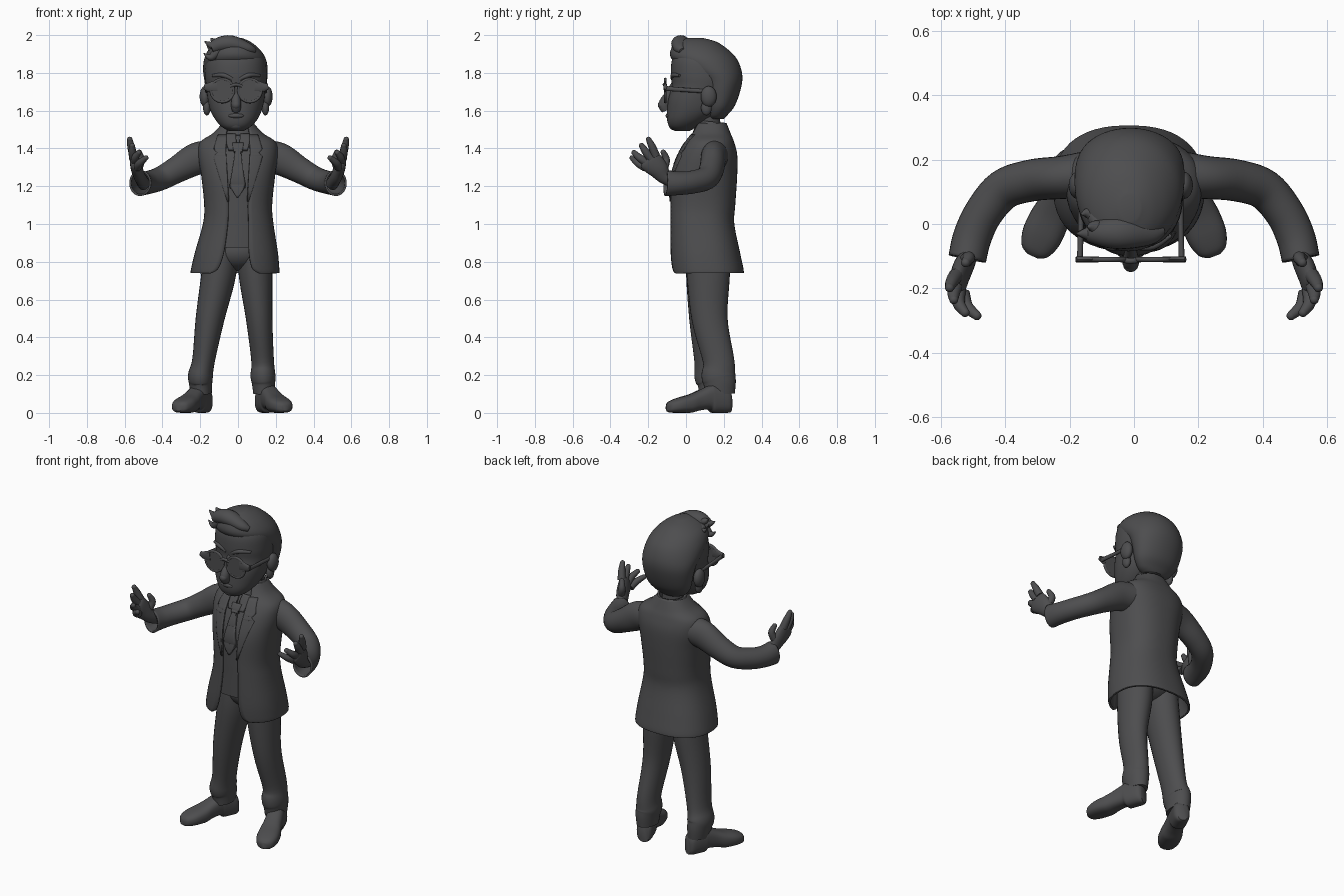
import bpy, bmesh, math
from mathutils import Vector, Matrix

mat = bpy.data.materials.new("dark grey")
mat.diffuse_color = (0.075, 0.075, 0.078, 1)


def finish(name, bm, thick=0):
    bmesh.ops.recalc_face_normals(bm, faces=bm.faces)
    for f in bm.faces:
        f.smooth = True
    me = bpy.data.meshes.new(name)
    bm.to_mesh(me)
    bm.free()
    me.set_sharp_from_angle(angle=math.radians(45))
    me.materials.append(mat)
    ob = bpy.data.objects.new(name, me)
    bpy.context.collection.objects.link(ob)
    if thick:
        m = ob.modifiers.new("thickness", 'SOLIDIFY')
        m.thickness, m.offset = thick, 0
    return ob


def smooth_rows(rows, n=5):
    """Catmull-Rom interpolation of rows of numbers."""
    out = []
    for i in range(len(rows) - 1):
        a, b, c, d = rows[max(i - 1, 0)], rows[i], rows[i + 1], rows[min(i + 2, len(rows) - 1)]
        for k in range(n):
            t = k / n
            out.append([q + t * (r - p) / 2 + t * t * (2 * p - 5 * q + 4 * r - s) / 2
                        + t ** 3 * (3 * q - p - 3 * r + s) / 2 for p, q, r, s in zip(a, b, c, d)])
    return out + [list(rows[-1])]


def loft(name, rings, closed=True, caps=True, thick=0):
    bm = bmesh.new()
    vs = [[bm.verts.new(p) for p in r] for r in rings]
    n = len(vs[0])
    for a, b in zip(vs, vs[1:]):
        for i in range(n if closed else n - 1):
            j = (i + 1) % n
            bm.faces.new((a[i], a[j], b[j], b[i]))
    if caps:
        bm.faces.new(vs[0])
        bm.faces.new(vs[-1])
    return finish(name, bm, thick)


def tube(name, rows, ref=(0, 0, 1), caps=True, thick=0, n=20):
    """Rows are x, y, z, radius across, radius along the other axis."""
    rows = smooth_rows(rows)
    P = [Vector(r[:3]) for r in rows]
    rings = []
    for i, r in enumerate(rows):
        t = (P[min(i + 1, len(P) - 1)] - P[max(i - 1, 0)]).normalized()
        u = Vector(ref).cross(t).normalized()
        v = t.cross(u)
        rings.append([P[i] + u * r[3] * math.cos(a) + v * r[4] * math.sin(a)
                      for a in (2 * math.pi * k / n for k in range(n))])
    return loft(name, rings, True, caps, thick)


def power(v, e):
    return math.copysign(abs(v) ** (2 / e), v)


def body(name, rows, e=2.05, inset=0, gap=False, n=48, thick=0):
    """Rows are z, x0, x1, y0, y1 and an optional half width of the front opening."""
    rings = []
    for r in rows:
        z, x0, x1, y0, y1 = r[:5]
        cx, cy, rx, ry = (x0 + x1) / 2, (y0 + y1) / 2, (x1 - x0) / 2 - inset, (y1 - y0) / 2 - inset
        g = math.asin(min(1, r[5] / rx) ** (e / 2)) if gap else 0
        ring = []
        for k in range(n):
            a = -math.pi / 2 + g + (2 * math.pi - 2 * g) * k / (n - 1 if gap else n)
            ring.append((cx + rx * power(math.cos(a), e), cy + ry * power(math.sin(a), e), z))
        rings.append(ring)
    return loft(name, rings, not gap, not gap, thick)


def ball(name, loc, size):
    bm = bmesh.new()
    bmesh.ops.create_uvsphere(bm, u_segments=24, v_segments=16, radius=1,
                              matrix=Matrix.Translation(loc) @ Matrix.Diagonal((*size, 1)))
    return finish(name, bm)


# jacket (z, x0, x1, y0, y1, front opening) and the shirt inside it
E = 2.4
coat = smooth_rows([
    (.74, -.245, .213, -.07, .30, .125), (.765, -.242, .213, -.075, .298, .09),
    (.85, -.222, .205, -.08, .28, .066), (1.0, -.18, .182, -.08, .25, .055),
    (1.1, -.173, .175, -.08, .255, .052), (1.25, -.188, .19, -.075, .265, .058),
    (1.36, -.205, .205, -.04, .266, .066), (1.43, -.195, .195, .0, .25, .068),
    (1.475, -.13, .13, .03, .232, .062), (1.53, -.078, .078, .055, .21, .05)])
body("jacket", coat, E, gap=True, thick=.012)
body("shirt", [r for r in coat if .87 < r[0] < 1.49], E, inset=.01)


def front_y(x, z):
    r = min(coat, key=lambda q: abs(q[0] - z))
    i = min(max(coat.index(r) + (1 if z > r[0] else 0), 1), len(coat) - 1)
    a, b = coat[i - 1], coat[i]
    t = min(max((z - a[0]) / (b[0] - a[0]), 0), 1)
    x0, x1, y0, y1 = [p + t * (q - p) for p, q in zip(a[1:5], b[1:5])]
    k = min(abs(x - (x0 + x1) / 2) / ((x1 - x0) / 2), .93)
    return (y0 + y1) / 2 - (y1 - y0) / 2 * (1 - k ** E) ** (1 / E)


def panel(name, rows, lift, side=1, thick=.012):
    """Cloth strip lying on the chest; rows are z, inner x, outer x."""
    rings = []
    for a, b in zip(rows, rows[1:]):
        for k in range(5):
            z, p, q = [u + (v - u) * k / 4 for u, v in zip(a, b)]
            xs = [side * (p + (q - p) * i / 7) for i in range(8)]
            rings.append([(x, front_y(x, z) - lift, z) for x in xs])
    loft(name, rings, False, False, thick)


for s in (-1, 1):
    panel("lapel", [(1.12, .048, .056), (1.355, .062, .13), (1.375, .063, .11),
                    (1.395, .063, .128), (1.47, .06, .105)], .006, s, .01)
    panel("shirt_collar", [(1.39, .02, .05), (1.43, .008, .062), (1.475, .012, .06)], -.003, s)
panel("tie", [(1.14, -.006, .002), (1.2, -.044, .04), (1.3, -.027, .024),
              (1.375, -.016, .016), (1.385, -.024, .024), (1.425, -.03, .03)], -.002, 1, .022)

# neck and jacket collar
tube("neck", [(0, .125, 1.42, .07, .07), (0, .115, 1.5, .068, .07), (-.005, .1, 1.62, .07, .075)], (0, 1, 0))
tube("collar", [(0, .135, 1.47, .105, .098), (0, .135, 1.505, .09, .085), (0, .138, 1.54, .078, .07)],
     (0, 1, 0), False, .012, 32)

# head (z, x0, x1, y0, y1), hair cap
body("head", smooth_rows([
    (1.493, -.05, .03, -.06, .02), (1.515, -.087, .067, -.088, .06), (1.55, -.118, .1, -.1, .12),
    (1.6, -.146, .125, -.1, .18), (1.66, -.16, .14, -.094, .21), (1.73, -.168, .148, -.076, .24),
    (1.79, -.175, .152, -.08, .25), (1.87, -.165, .143, -.074, .24), (1.93, -.12, .1, -.04, .19),
    (1.96, -.05, .03, .02, .12)]), 2.2)
body("hair", smooth_rows([
    (1.555, -.08, .06, .12, .2), (1.575, -.115, .095, .11, .218), (1.62, -.147, .127, .1, .255),
    (1.69, -.165, .145, .09, .283), (1.76, -.178, .154, .06, .298), (1.82, -.185, .157, -.02, .292),
    (1.88, -.177, .145, -.08, .265), (1.93, -.15, .11, -.078, .215), (1.965, -.1, .065, -.05, .16),
    (1.985, -.045, .02, .01, .09)]))

# quiff with spiky tufts
tube("quiff", [(.09, -.02, 1.915, .015, .015), (.05, -.03, 1.93, .035, .03), (-.03, -.028, 1.953, .05, .044),
               (-.09, -.028, 1.95, .045, .042), (-.14, -.03, 1.93, .028, .03)])
for tip in ((-.178, -.03, 1.968), (-.182, -.03, 1.905), (-.145, -.01, 1.985), (-.165, .03, 1.945)):
    tube("hair_tuft", [(-.08, -.03, 1.945, .03, .03), ((tip[0] - .1) / 2, tip[1], tip[2] - .022, .022, .02),
                       (*tip, .002, .002)], (0, 0, 1), n=12)

# face
CX = -.01
tube("nose", [(CX, -.06, 1.745, .014, .016), (CX, -.088, 1.69, .019, .022), (CX, -.115, 1.635, .027, .03),
              (CX, -.105, 1.6, .022, .024)], (0, 1, 0))
ball("nose_tip", (CX, -.125, 1.63), (.024, .024, .024))
ball("lips", (CX, -.092, 1.573), (.042, .016, .014))
ball("chin", (CX, -.062, 1.525), (.045, .03, .028))
for s in (-1, 1):
    # ear: large upper shell and smaller lobe
    ball("ear", (CX + s * .165, .12, 1.675), (.028, .042, .055))
    ball("ear_lobe", (CX + s * .155, .108, 1.615), (.02, .028, .04))
    tube("eyebrow", [(CX + s * .02, -.073, 1.768, .008, .01), (CX + s * .07, -.068, 1.788, .012, .012),
                     (CX + s * .125, -.035, 1.785, .007, .008)])

# spectacles
tube("spectacle_bridge", [(CX - .03, -.11, 1.73, .009, .009), (CX, -.115, 1.738, .009, .009),
                          (CX + .03, -.11, 1.73, .009, .009)], n=12)
for s in (-1, 1):
    x = CX + s * .073
    bm = bmesh.new()
    bmesh.ops.create_cone(bm, cap_ends=True, segments=40, radius1=.06, radius2=.06, depth=.012,
                          matrix=Matrix.Translation((x, -.11, 1.706)) @ Matrix.Rotation(math.pi / 2, 4, 'X'))
    finish("lens", bm)
    ring = [(x + .06 * math.cos(a), -.11, 1.707 + .06 * math.sin(a)) for a in
            (2 * math.pi * k / 24 for k in range(25))]
    tube("spectacle_rim", [(*p, .008, .008) for p in ring], (0, 1, 0), n=10)
    tube("spectacle_wing", [(CX + s * .1, -.11, 1.728, .009, .035), (CX + s * .14, -.11, 1.724, .009, .026),
                            (CX + s * .17, -.11, 1.728, .009, .015)], n=12)
    tube("spectacle_arm", [(CX + s * .158, -.11, 1.718, .009, .013), (CX + s * .155, .02, 1.708, .009, .011),
                           (CX + s * .157, .14, 1.702, .009, .012)], n=12)

# arms and hands, mirrored
for s in (-1, 1):
    def M(rows):
        return [(-s * r[0], *r[1:]) for r in rows]
    tube("sleeve", M([(-.13, .155, 1.365, .07, .075), (-.22, .145, 1.345, .062, .08),
                      (-.32, .135, 1.29, .06, .066), (-.405, .107, 1.243, .058, .058),
                      (-.467, .035, 1.222, .055, .056), (-.502, -.04, 1.215, .055, .057),
                      (-.518, -.108, 1.217, .054, .064)]), caps=False, thick=.01, n=28)
    tube("palm", M([(-.5, -.03, 1.215, .038, .032), (-.52, -.11, 1.25, .04, .03),
                    (-.537, -.15, 1.295, .054, .03), (-.548, -.19, 1.335, .06, .025),
                    (-.553, -.205, 1.35, .044, .016)]), (1, 0, 0))
    fingers = [((-.553, -.16, 1.36), (-.566, -.18, 1.41), (-.573, -.198, 1.448)),
               ((-.553, -.185, 1.345), (-.56, -.215, 1.385), (-.56, -.235, 1.415)),
               ((-.545, -.205, 1.325), (-.545, -.245, 1.35), (-.525, -.275, 1.378)),
               ((-.533, -.215, 1.3), (-.52, -.255, 1.323), (-.488, -.285, 1.35)),
               ((-.53, -.12, 1.29), (-.513, -.105, 1.34), (-.523, -.12, 1.38))]
    for i, (a, b, c) in enumerate(fingers):
        tube("thumb" if i == 4 else "finger",
             M([(*a, .023, .023), (*b, .02, .02), (*c, .014, .014)]), (1, 0, 0), n=12)
        ball("fingertip", M([c])[0], (.014, .014, .014))

# trousers
ball("trouser_seat", (0, .12, .855), (.165, .125, .105))
tube("left_trouser_leg", [(-.09, .115, .93, .085, .11), (-.1, .115, .75, .092, .115), (-.148, .115, .5, .076, .098),
                          (-.182, .13, .28, .06, .086), (-.198, .138, .2, .066, .094), (-.198, .148, .16, .062, .088),
                          (-.195, .152, .1, .056, .08)],
     (0, 1, 0), n=28)
tube("right_trouser_leg", [(.09, .115, .93, .085, .11), (.092, .118, .75, .09, .115), (.112, .125, .5, .07, .095),
                           (.13, .172, .28, .06, .083), (.132, .172, .2, .066, .09), (.135, .178, .16, .062, .086),
                           (.135, .18, .1, .054, .078)],
     (0, 1, 0), n=28)

# shoes: rows are distance from heel, half width, underside height, top height
shoe = smooth_rows([(0, .03, .004, .1), (.02, .046, 0, .13), (.09, .05, 0, .15), (.115, .05, .018, .145),
                    (.17, .054, .012, .118), (.22, .062, 0, .097), (.28, .062, 0, .08),
                    (.325, .045, .002, .062), (.342, .018, .01, .045)])
for name, heel, toe in (("left_shoe", (-.168, .225), (-.315, -.1)), ("right_shoe", (.125, .235), (.25, -.1))):
    h = Vector((*heel, 0))
    d = (Vector((*toe, 0)) - h) / .342
    w = d.cross(Vector((0, 0, 1))).normalized()
    rings = []
    for q, hw, z0, z1 in shoe:
        z0 = max(z0, 0)
        rings.append([h + d * q + w * hw * power(math.cos(a), 2.6)
                      + Vector((0, 0, (z0 + z1) / 2 + (z1 - z0) / 2 * power(math.sin(a), 2.6)))
                      for a in (2 * math.pi * k / 28 for k in range(28))])
    loft(name, rings)
